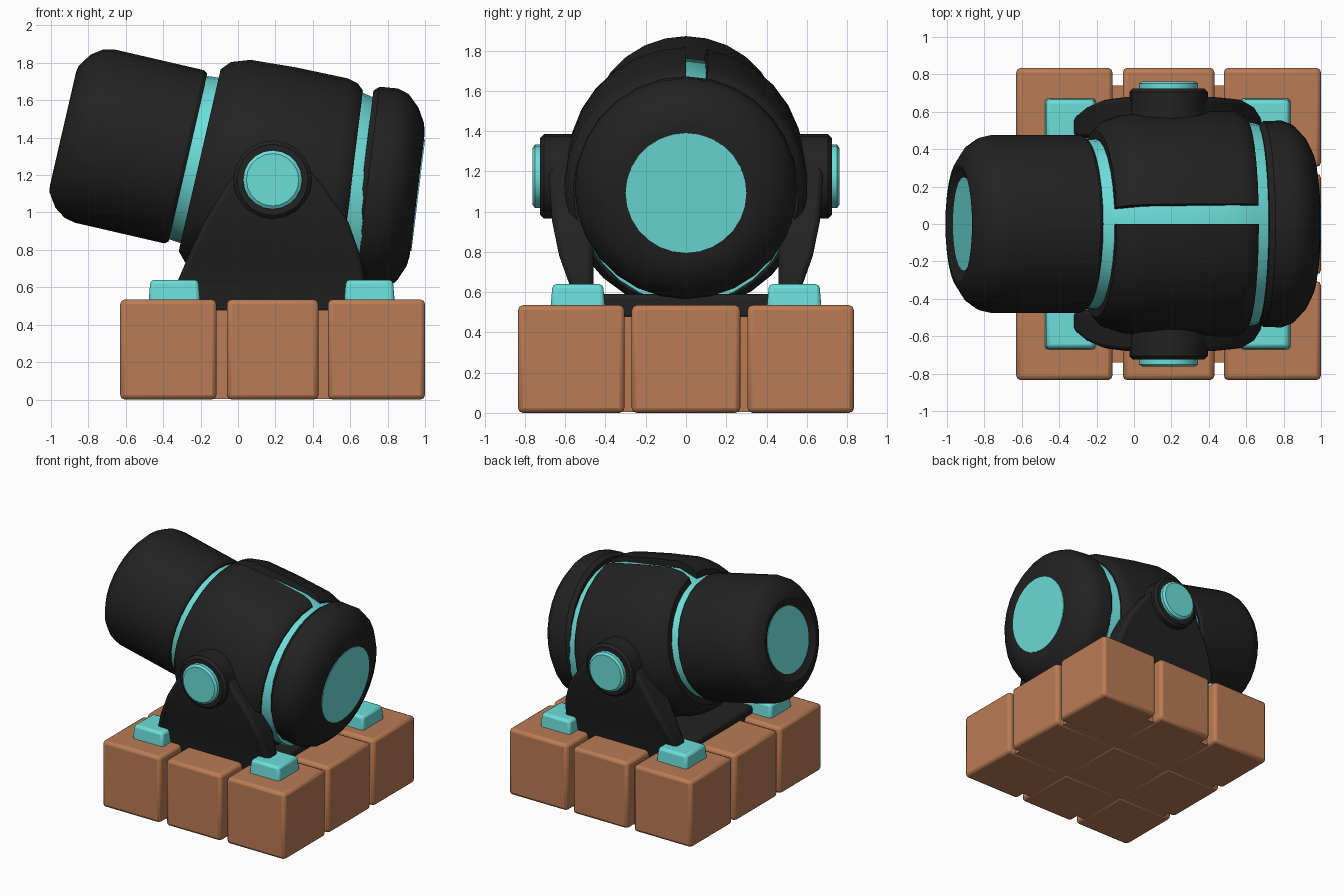
import bpy, bmesh, math
from mathutils import Matrix

if "Cube" in bpy.data.objects:
    bpy.data.objects.remove(bpy.data.objects["Cube"])


def material(name, col):
    m = bpy.data.materials.new(name)
    m.diffuse_color = (*col, 1)
    m.use_nodes = True
    m.node_tree.nodes["Principled BSDF"].inputs["Base Color"].default_value = m.diffuse_color
    return m


BLACK = material("black_iron", (0.016, 0.016, 0.016))
TEAL = material("teal_glow", (0.15, 0.73, 0.70))
BROWN = material("brown_block", (0.49, 0.20, 0.09))


def finish(bm, name, mat, bevel=0.0, segs=2, smooth=35):
    bmesh.ops.recalc_face_normals(bm, faces=bm.faces)
    me = bpy.data.meshes.new(name)
    bm.to_mesh(me)
    bm.free()
    me.materials.append(mat)
    ob = bpy.data.objects.new(name, me)
    bpy.context.collection.objects.link(ob)
    if bevel:
        b = ob.modifiers.new("bevel", 'BEVEL')
        b.width, b.segments = bevel, segs
        b.limit_method = 'ANGLE'
    bpy.ops.object.select_all(action='DESELECT')
    ob.select_set(True)
    bpy.context.view_layer.objects.active = ob
    bpy.ops.object.shade_smooth_by_angle(angle=math.radians(smooth))
    return ob


def loft(name, rings, mat, **kw):
    """Closed rings of equal length joined into a capped solid."""
    bm = bmesh.new()
    vs = [[bm.verts.new(p) for p in r] for r in rings]
    n = len(vs[0])
    for a, b in zip(vs, vs[1:]):
        for i in range(n):
            bm.faces.new((a[i], a[(i + 1) % n], b[(i + 1) % n], b[i]))
    bm.faces.new(vs[0])
    bm.faces.new(vs[-1])
    return finish(bm, name, mat, **kw)


def box(name, x, y, z, mat, bevel=0.0, taper=0.0):
    rings = []
    for zz, t in ((z[0], 0), (z[1], taper)):
        rings.append([(x[0] + t, y[0] + t, zz), (x[1] - t, y[0] + t, zz),
                      (x[1] - t, y[1] - t, zz), (x[0] + t, y[1] - t, zz)])
    return loft(name, rings, mat, bevel=bevel)


def turned(name, profile, mat, origin, tilt, skew=0.0, segs=28):
    """Solid of revolution about local x, pitched about y; skew leans the rear rings."""
    rings = []
    for t, r in profile:
        k = skew if t > 0.2 else 0
        ring = []
        for i in range(segs):
            a = 2 * math.pi * i / segs
            y, u = r * math.sin(a), r * math.cos(a)
            ring.append((t - k * u, y, u))
        rings.append(ring)
    ob = loft(name, rings, mat, smooth=32)
    ob.data.transform(Matrix.Translation(origin) @ Matrix.Rotation(math.radians(tilt), 4, 'Y'))
    return ob


# base: nine rounded blocks around a recessed core
xs = ((-0.63, -0.115), (-0.06, 0.43), (0.48, 1.0))
ys = ((-0.835, -0.305), (-0.27, 0.27), (0.305, 0.835))
for i, x in enumerate(xs):
    for j, y in enumerate(ys):
        box(f"base_block_{i}_{j}", x, y, (0, 0.535), BROWN, 0.025)
box("base_core", (-0.56, 0.93), (-0.74, 0.74), (0.004, 0.48), BROWN)

# corner pads
for i, x in enumerate(((-0.48, -0.2), (0.565, 0.84))):
    for j, y in enumerate(((-0.675, -0.4), (0.4, 0.675))):
        box(f"corner_pad_{i}_{j}", x, y, (0.5, 0.64), TEAL, 0.02, 0.012)

# cradle: floor and two lofted cheeks (z, x left, x right, outer y)
box("cradle_floor", (-0.31, 0.68), (-0.56, 0.56), (0.47, 0.59), BLACK, 0.02)
rows = ((0.48, -0.33, 0.70, 0.56), (0.64, -0.32, 0.68, 0.58), (0.78, -0.26, 0.65, 0.63),
        (0.95, -0.18, 0.59, 0.665), (1.15, -0.06, 0.45, 0.68), (1.27, 0.03, 0.34, 0.68),
        (1.33, 0.10, 0.26, 0.67))
for side, s in (("front", -1), ("back", 1)):
    loft(f"cradle_cheek_{side}",
         [[(a, s * 0.46, z), (b, s * 0.46, z), (b, s * y, z), (a, s * y, z)]
          for z, a, b, y in rows], BLACK, bevel=0.025)

    # pivot boss and teal cap
    def disc(rs):
        return [[(0.185 + r * math.cos(2 * math.pi * i / 20), s * y,
                  1.175 + r * math.sin(2 * math.pi * i / 20)) for i in range(20)]
                for y, r in rs]
    loft(f"pivot_boss_{side}", disc(((0.5, 0.21), (0.705, 0.21), (0.725, 0.19))), BLACK)
    loft(f"pivot_cap_{side}", disc(((0.68, 0.158), (0.75, 0.158), (0.763, 0.14))), TEAL)

# barrel
P, TILT, SKEW = (0.18, 0, 1.19), 13, 0.105
turned("muzzle", ((-1.115, 0.25), (-1.145, 0.31), (-1.14, 0.345), (-1.09, 0.42), (-1.03, 0.462),
                  (-0.97, 0.475), (-0.48, 0.475), (-0.46, 0.462)), BLACK, P, TILT)
turned("muzzle_disc", ((-1.12, 0.252), (-1.05, 0.252)), TEAL, P, TILT)
turned("barrel_core", ((-0.5, 0.445), (-0.38, 0.455), (-0.25, 0.53), (0.15, 0.56), (0.3, 0.565),
                       (0.40, 0.555), (0.52, 0.53)), TEAL, P, TILT, SKEW)

# barrel jacket: revolved shell with a slot along the top
prof = ((-0.36, 0.40), (-0.395, 0.45), (-0.395, 0.50), (-0.35, 0.55), (-0.25, 0.585), (0.0, 0.60),
        (0.34, 0.605), (0.40, 0.59), (0.43, 0.56), (0.43, 0.45))
bm = bmesh.new()
cols = []
N = 28
for i in range(N + 1):
    a = 0.18 + (2 * math.pi - 0.18) * i / N
    col = []
    for t, r in prof:
        u = r * math.cos(a)
        col.append(bm.verts.new((t - (SKEW * u if t > 0.2 else 0), r * math.sin(a), u)))
    cols.append(col)
for a, b in zip(cols, cols[1:]):
    for k in range(len(prof)):
        m = (k + 1) % len(prof)
        bm.faces.new((a[k], a[m], b[m], b[k]))
bm.faces.new(cols[0])
bm.faces.new(cols[-1])
jacket = finish(bm, "barrel_jacket", BLACK)
jacket.data.transform(Matrix.Translation(P) @ Matrix.Rotation(math.radians(TILT), 4, 'Y'))

# rear cap with teal disc
Q = (0.66, 0, 1.13)
turned("rear_cap", ((0.0, 0.525), (0.03, 0.55), (0.13, 0.553), (0.19, 0.53), (0.25, 0.465),
                    (0.29, 0.385), (0.30, 0.33)), BLACK, Q, 7)
turned("rear_disc", ((0.25, 0.30), (0.306, 0.30)), TEAL, Q, 7)
